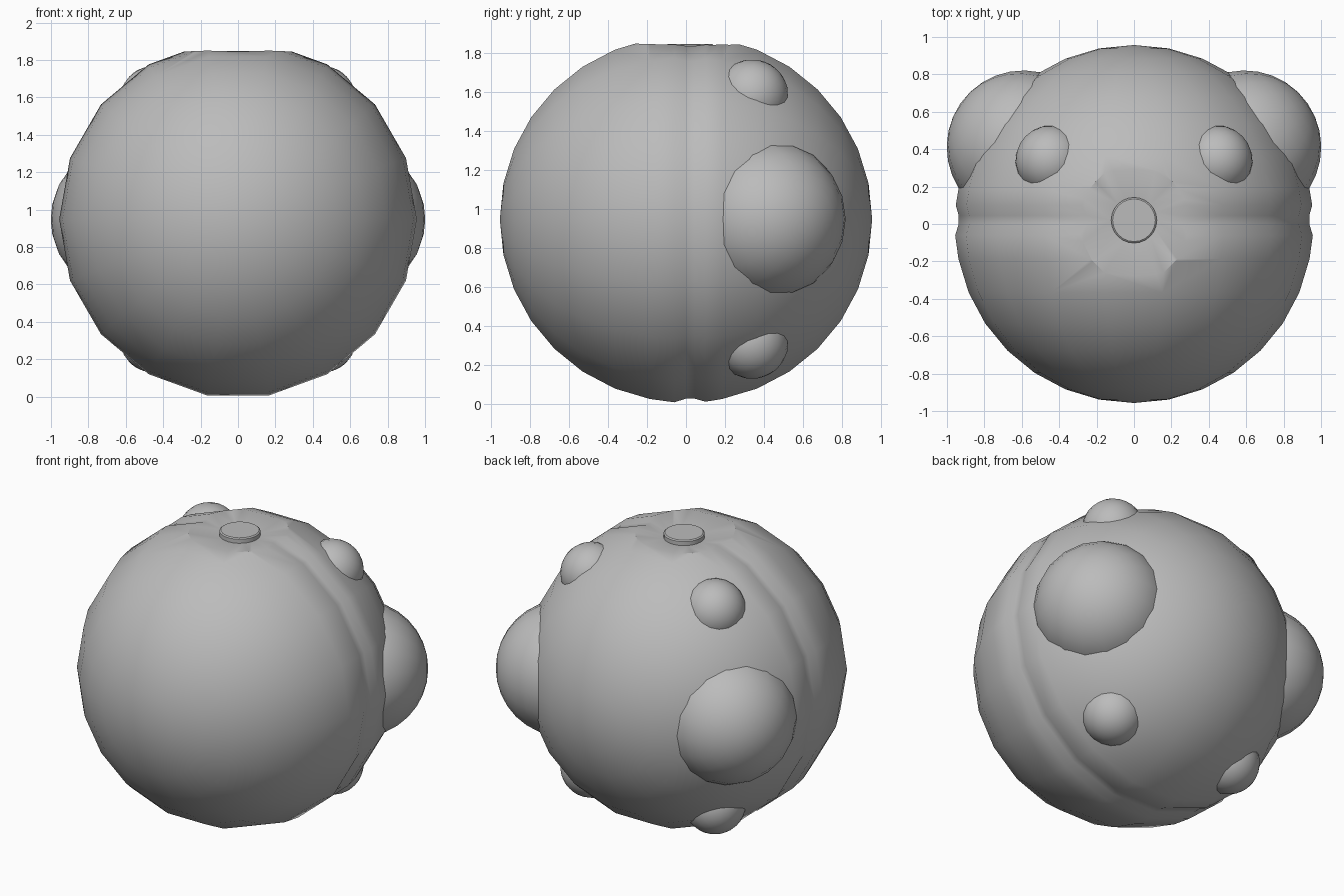
import bpy, bmesh, math
from mathutils import Vector, Matrix

if "Cube" in bpy.data.objects:
    bpy.data.objects.remove(bpy.data.objects["Cube"])

R, CENTER = 0.957, Vector((0, 0, 0.948))

grey = bpy.data.materials.new("grey")
grey.diffuse_color = (0.5, 0.5, 0.5, 1)
grey.use_nodes = True
grey.node_tree.nodes["Principled BSDF"].inputs["Base Color"].default_value = grey.diffuse_color


def lathe(name, profile, sides, matrix):
    """Revolve (height, radius) points about local z; end points are poles or caps."""
    bm = bmesh.new()
    rings = []
    for h, r in profile:
        if r < 1e-5:
            rings.append([bm.verts.new((0, 0, h))])
        else:
            rings.append([bm.verts.new((r * math.cos(math.tau * i / sides),
                                        r * math.sin(math.tau * i / sides), h))
                          for i in range(sides)])
    for a, b in zip(rings, rings[1:]):
        for i in range(sides):
            j = (i + 1) % sides
            quad = [a[i % len(a)], a[j % len(a)], b[j % len(b)], b[i % len(b)]]
            bm.faces.new(list(dict.fromkeys(quad)))
    for ring in (rings[0], rings[-1]):
        if len(ring) > 1:
            bm.faces.new(ring)
    bmesh.ops.recalc_face_normals(bm, faces=bm.faces)
    mesh = bpy.data.meshes.new(name)
    bm.to_mesh(mesh)
    bm.free()
    mesh.materials.append(grey)
    ob = bpy.data.objects.new(name, mesh)
    bpy.context.collection.objects.link(ob)
    ob.matrix_world = matrix
    return ob


def select(ob):
    bpy.ops.object.select_all(action='DESELECT')
    ob.select_set(True)
    bpy.context.view_layer.objects.active = ob


def smooth(ob):
    select(ob)
    bpy.ops.object.shade_smooth_by_angle(angle=math.radians(35))


def ball_profile(r, rings=16):
    return [(-r * math.cos(math.pi * k / rings), r * math.sin(math.pi * k / rings))
            for k in range(rings + 1)]


def dome(name, direction, distance, r):
    """Ball sunk into the shell, pole facing outward."""
    n = Vector(direction).normalized()
    turn = n.to_track_quat('Z', 'Y').to_matrix().to_4x4()
    smooth(lathe(name, ball_profile(r), 18, Matrix.Translation(CENTER + n * distance) @ turn))


# Shell: ball with poles front and back, and a shallow groove around its middle
ball = ball_profile(R)
groove = [(-0.06, R - 0.001), (0.0, R - 0.02), (0.045, R - 0.02), (0.1, R - 0.004)]
shell = lathe("shell", ball[:8] + groove + ball[9:], 18,
              Matrix.Translation(CENTER) @ Matrix.Rotation(-math.pi / 2, 4, 'X'))

# Shallow dish cut into the top
cutter = lathe("dish_cutter", [(1.815, 0.12), (1.88, 0.5), (2.1, 0.5)], 16,
               Matrix.Translation((0, 0.02, 0)))
cutter.hide_render = True
cut = shell.modifiers.new("dish", 'BOOLEAN')
cut.object, cut.operation, cut.solver = cutter, 'DIFFERENCE', 'EXACT'
select(shell)
bpy.ops.object.modifier_apply(modifier=cut.name)
bpy.data.objects.remove(cutter)
smooth(shell)

# Round button in the dish
smooth(lathe("button", [(1.80, 0.122), (1.842, 0.122), (1.848, 0.114)], 24,
             Matrix.Translation((0, 0.02, 0))))

# Large side domes and small domes above and below them
for sx, side in ((1, "right"), (-1, "left")):
    dome("large_dome_" + side, (sx * 0.82, 0.57, 0), 0.72, 0.41)
    for sz, level in ((1, "upper"), (-1, "lower")):
        dome(f"small_dome_{level}_{side}", (sx * 0.5, 0.38, sz * 0.71), 0.845, 0.188)
